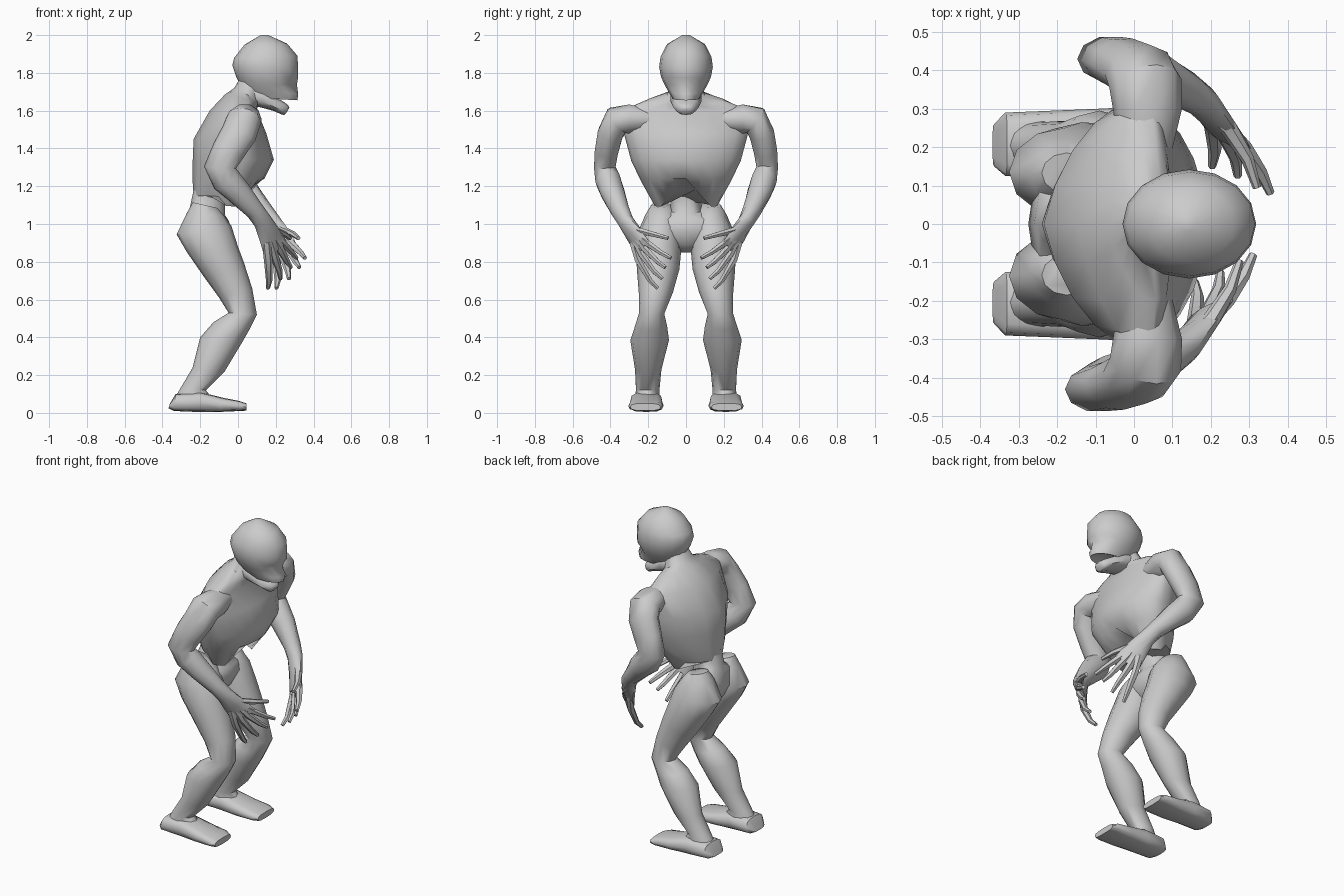
import bpy, bmesh, math
from mathutils import Vector


def skin(name, rings, angle=50):
    """Bridge rings of points into a closed, smooth shaded object."""
    bm = bmesh.new()
    vs = [[bm.verts.new(p) for p in ring] for ring in rings]
    n = len(vs[0])
    for a, b in zip(vs, vs[1:]):
        for i in range(n):
            j = (i + 1) % n
            bm.faces.new((a[i], a[j], b[j], b[i]))
    bm.faces.new(vs[0])
    bm.faces.new(vs[-1])
    bmesh.ops.recalc_face_normals(bm, faces=bm.faces)
    me = bpy.data.meshes.new(name)
    bm.to_mesh(me)
    bm.free()
    ob = bpy.data.objects.new(name, me)
    bpy.context.collection.objects.link(ob)
    bpy.ops.object.select_all(action='DESELECT')
    ob.select_set(True)
    bpy.context.view_layer.objects.active = ob
    bpy.ops.object.shade_smooth_by_angle(angle=math.radians(angle))
    return ob


def section(xb, zb, xf, zf, y0, y1, n, e):
    """Oval ring spanning two side-view points and a width range."""
    c = Vector(((xb + xf) / 2, (y0 + y1) / 2, (zb + zf) / 2))
    d = Vector(((xf - xb) / 2, 0, (zf - zb) / 2))
    w = Vector((0, (y1 - y0) / 2, 0))
    f = lambda v: math.copysign(abs(v) ** e, v)
    return [c + d * f(math.cos(t)) + w * f(math.sin(t))
            for t in (2 * math.pi * i / n for i in range(n))]


def loft(rows, n=12, e=1.0):
    return [section(*(r if len(r) == 6 else (*r[:4], -r[4], r[4])), n, e) for r in rows]


def tube(name, pts, n=8, spread=None):
    """Limb through (x, y, z, radius, radius) stations; the last ones turn to the spread axis."""
    rings = []
    for i, p in enumerate(pts):
        t = (Vector(pts[min(i + 1, len(pts) - 1)][:3]) - Vector(pts[max(i - 1, 0)][:3])).normalized()
        h = Vector((1, 0, 0))
        if spread:
            h = h.lerp(spread, max(0, min(1, (i - len(pts) + 5) / 3)))
        u = (h - t * t.dot(h)).normalized()
        v = t.cross(u)
        rings.append([Vector(p[:3]) + u * p[3] * math.cos(a) + v * p[4] * math.sin(a)
                      for a in (2 * math.pi * k / n for k in range(n))])
    return skin(name, rings)


def mirror(ob):
    m = ob.modifiers.new("mirror", 'MIRROR')
    m.use_axis = (False, True, False)
    m.use_mirror_merge = False


# Chest with neck; lower front edge is notched between two rib lobes
chest = loft([(.02, 1.79, .13, 1.70, .07), (-.02, 1.72, .12, 1.65, .10),
              (-.07, 1.685, .105, 1.628, .20), (-.15, 1.60, .10, 1.60, .34),
              (-.235, 1.45, .15, 1.48, .325), (-.24, 1.33, .19, 1.34, .29),
              (-.24, 1.22, .14, 1.24, .24), (-.235, 1.15, .05, 1.14, .165)], 20)
for k, ring in enumerate(chest):
    for i, p in enumerate(ring):
        if k >= 2:
            p.x += .2 * abs(p.y) * min(1, 1 - math.cos(2 * math.pi * i / 20))
        if k == len(chest) - 1 and p.x > -.1:
            p.z += .1 - .15 * min(abs(p.y) / .13, 1)
skin("chest", chest)

# Narrow waist and pelvis
skin("pelvis", loft([(-.20, 1.30, -.02, 1.28, .10), (-.235, 1.18, -.07, 1.16, .075),
                     (-.25, 1.11, -.07, 1.05, .085), (-.26, 1.07, -.05, 1.02, .17),
                     (-.275, .97, -.035, .97, .22),
                     (-.24, .90, -.07, .89, .14), (-.20, .85, -.12, .85, .04)], 12))

# Skull with eye sockets and a narrow muzzle
skull = loft([(.12, 2.0, .16, 2.0, .02), (.035, 1.95, .26, 1.955, .10),
              (-.02, 1.88, .315, 1.89, .135), (-.03, 1.84, .318, 1.82, .142),
              (-.01, 1.78, .318, 1.775, .132), (.01, 1.74, .312, 1.74, .115),
              (.03, 1.70, .318, 1.69, .09), (.06, 1.67, .315, 1.655, .07),
              (.09, 1.66, .22, 1.69, .05)], 16)
for i, push in ((1, .035), (2, .02), (14, .02), (15, .035)):
    skull[5][i].x -= push
skin("skull", skull, 60)

# Lower jaw
skin("jaw", loft([(.06, 1.63, .06, 1.74, .08), (.13, 1.615, .13, 1.72, .085),
                  (.19, 1.598, .21, 1.665, .07), (.23, 1.58, .245, 1.645, .055),
                  (.245, 1.577, .265, 1.63, .04), (.255, 1.587, .272, 1.615, .028)], 10, .8))

# Legs and feet
mirror(skin("leg", loft([(-.24, 1.115, -.11, 1.085, .08, .185), (-.27, 1.06, -.07, 1.04, .04, .215),
                         (-.325, .945, -.035, .99, .02, .25),
                         (-.27, .85, .00, .88, .025, .265), (-.18, .72, .03, .80, .035, .26),
                         (-.10, .61, .075, .66, .07, .25), (-.05, .53, .10, .52, .115, .25),
                         (-.13, .48, .06, .44, .10, .27), (-.20, .40, .02, .37, .09, .295),
                         (-.24, .24, -.07, .22, .13, .27), (-.305, .13, -.17, .12, .14, .265),
                         (-.34, .07, -.13, .07, .14, .27)], 12)))
mirror(skin("foot", loft([(-.368, .025, -.36, .05, .15, .26), (-.34, .01, -.33, .10, .125, .29),
                          (-.22, .005, -.20, .11, .125, .295), (-.10, .005, -.08, .08, .12, .30),
                          (.01, .01, .01, .062, .12, .305), (.045, .012, .045, .05, .135, .295)],
                         12, .65)))

# Arms, hands and fingers; one arm swings slightly further forward
ARM = [(.03, .20, 1.55, .07, .06), (.035, .30, 1.555, .09, .082), (.03, .365, 1.55, .095, .08),
       (.005, .40, 1.48, .095, .07),
       (-.05, .42, 1.39, .088, .065), (-.095, .43, 1.30, .085, .06), (-.06, .412, 1.23, .08, .07),
       (.00, .39, 1.17, .07, .066), (.09, .348, 1.07, .05, .05), (.13, .32, 1.015, .05, .042),
       (.165, .275, .945, .066, .03), (.20, .225, .865, .078, .018)]
FINGERS = [("index", (.24, .20, .895), (.285, .135, .85), (.31, .08, .82)),
           ("middle", (.225, .215, .865), (.26, .15, .80), (.28, .11, .77)),
           ("ring", (.19, .235, .84), (.22, .17, .75), (.225, .125, .71)),
           ("little", (.16, .255, .81), (.165, .19, .70), (.158, .15, .66)),
           ("thumb", (.20, .25, .965), (.25, .17, .945), (.275, .095, .925))]
for side, s, swing in (("right", -1, 0), ("left", 1, .045)):
    def place(p):
        k = max(0, min(1, (1.55 - p[2]) / .35))
        return (p[0] + swing * k, s * p[1], *p[2:])
    tube(side + "_arm", [place(p) for p in ARM], 10, Vector((.72, -.33 * s, .61)))
    for label, a, b, c in FINGERS:
        root = Vector(a).lerp(Vector((.14, .31, 1.0)), .5)
        pts = [(*root, .024, .02), (*a, .023, .019), (*b, .017, .015), (*c, .011, .011)]
        tube(f"{side}_{label}_finger", [place(p) for p in pts], 6)
